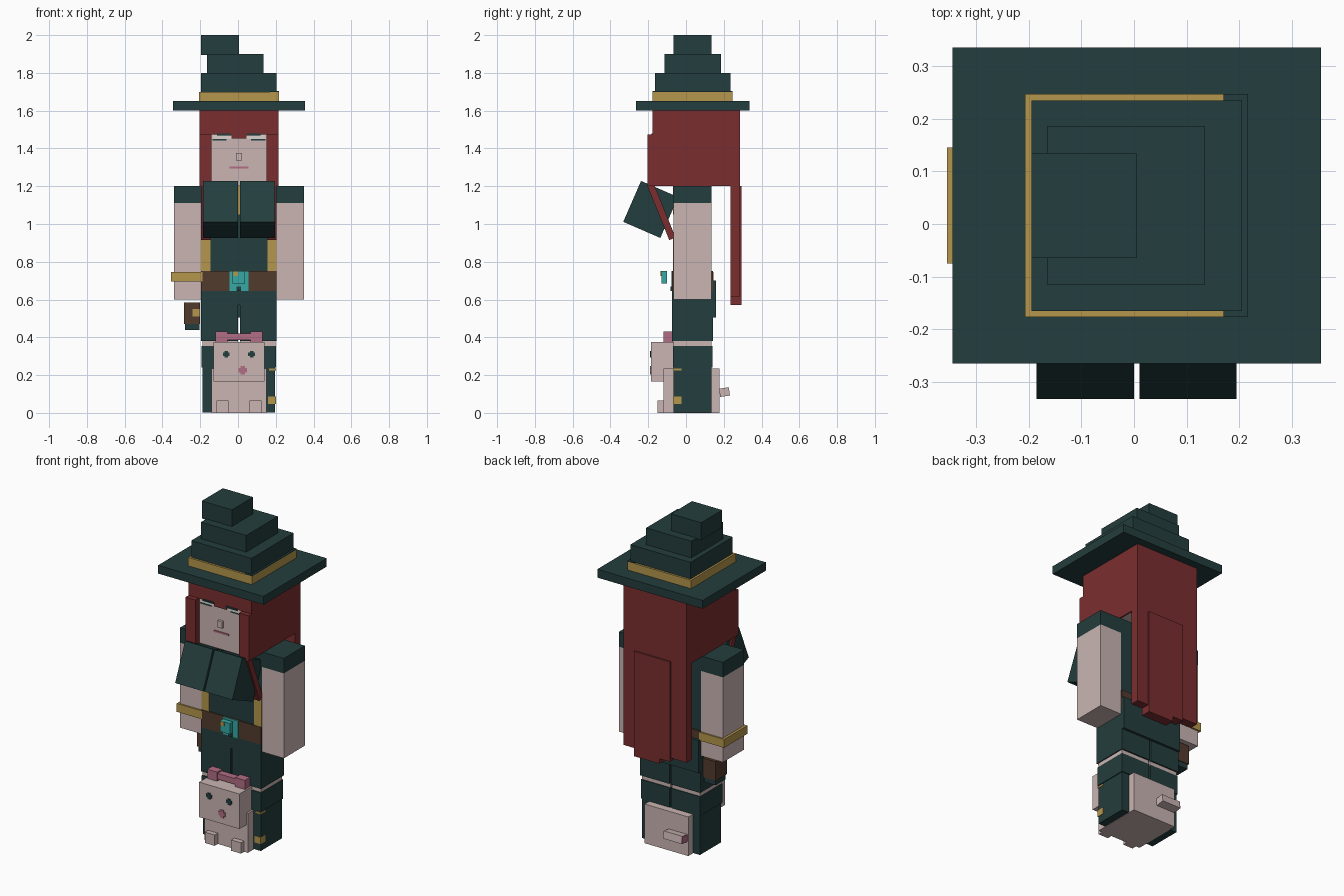
import bpy
from math import radians

cube = bpy.data.objects.get("Cube")
if cube:
    bpy.data.objects.remove(cube, do_unlink=True)


def to_linear(channel):
    return ((channel + .055) / 1.055) ** 2.4


def material(name, *rgb):
    """Flat material from display values between zero and one."""
    colour = (*map(to_linear, rgb), 1)
    made = bpy.data.materials.new(name)
    made.use_nodes = True
    made.diffuse_color = colour
    made.node_tree.nodes["Principled BSDF"].inputs["Base Color"].default_value = colour
    return made


cloth = material("dark teal cloth", .14, .24, .24)
red = material("red hair", .48, .18, .185)
skin = material("pale skin", .79, .71, .7)
gold = material("gold trim", .71, .59, .3)
brown = material("brown leather", .32, .23, .18)
gem = material("turquoise gem", .21, .66, .64)
pink = material("dusty pink", .7, .43, .52)
white = material("eye white", .87, .83, .81)

# Shared measures of the figure
THIN = .005
MIDDLE, AXIS = .005, .035
HALF = .2
CUFF, HIP, SHOULDER, BRIM = .24, .6, 1.2, 1.6


def around(centre, reach):
    return centre - reach, centre + reach


def grow(span, amount):
    return span[0] - amount, span[1] + amount


def front_of(surface, thickness=THIN):
    return surface - thickness, surface


def box(name, mat, x, y, z, tilt=0):
    """Box from low and high limits, optionally tilted about x."""
    spans = (x, y, z)
    bpy.ops.mesh.primitive_cube_add(size=1, location=[sum(s) / 2 for s in spans])
    part = bpy.context.object
    part.name = name
    part.scale = [high - low for low, high in spans]
    part.rotation_euler.x = radians(tilt)
    part.data.materials.append(mat)


def centred(name, mat, half, y, z):
    box(name, mat, around(MIDDLE, half), y, z)


def pair(name, mat, inner, outer, y, z, tilt=0):
    """Left and right boxes mirrored across the middle."""
    box("left_" + name, mat, (MIDDLE + inner, MIDDLE + outer), y, z, tilt)
    box("right_" + name, mat, (MIDDLE - outer, MIDDLE - inner), y, z, tilt)


def plus(name, mat, x, z, reach, surface):
    """Plus-shaped plate on a front surface."""
    arm = reach / 2
    box(name + "_bar", mat, around(x, reach), front_of(surface), around(z, arm))
    box(name + "_post", mat, around(x, arm), front_of(surface), around(z, reach))


body_y = around(AXIS, HALF / 2)
head_y = around(AXIS, HALF)
chest_front, body_back = body_y
face, nape = head_y

# Hat: square tiers that shrink and drift to one side
brim_z = (BRIM, BRIM + .05)
band_z = (brim_z[1], BRIM + .1)
tier_half, tier_top = HALF, band_z[1]
for name, drift in (("lower_crown", MIDDLE), ("upper_crown", -.015), ("hat_tip", -.095)):
    box(name, cloth, around(drift, tier_half), around(AXIS, tier_half), (tier_top - THIN, tier_top + .1))
    tier_half -= .05
    tier_top += .1
band_half = HALF + .012
centred("hat_band", gold, band_half, around(AXIS, band_half), band_z)
box("hat_band_shade", cloth, (.17, MIDDLE + band_half), around(AXIS, band_half),
    (band_z[1], band_z[1] + THIN))
centred("hat_brim", cloth, .35, around(AXIS, .3), brim_z)

# Head and face
centred("head", skin, HALF, head_y, (SHOULDER, BRIM))
centred("nose", skin, .015, front_of(face, .015), around(1.355, .02))
centred("mouth", pink, .05, front_of(face), around(SHOULDER + .1, THIN))
pair("eye_white", white, .04, .14, front_of(face), around(1.46, .01))
pair("eye_lower_lid", cloth, .065, .14, front_of(face), around(1.446, THIN))

# Hair: cap, back and sides, with thicker locks framing the face
hair_half = HALF + .01
fringe, hair_back, lock_front = face - .012, .287, -.205
hairline = 1.473
side_z = (SHOULDER, hairline)
centred("hair_cap", red, hair_half, (fringe, hair_back), (hairline, BRIM))
centred("hair_back", red, hair_half, (nape, hair_back), side_z)
centred("brow_bridge", red, .04, (fringe, face), (hairline - .02, hairline))
pair("eye_lash", cloth, .04, .115, front_of(fringe), around(hairline, THIN))
pair("hair_side", red, HALF, hair_half, (lock_front, hair_back), side_z)
pair("hair_lock", red, .145, hair_half, (lock_front, face), side_z)
pair("hair_strand", red, .15, HALF, around(-.13, .018), around(1.065, .155), tilt=22)

# Long hair hanging behind in four uneven strips
left = MIDDLE - hair_half
for name, right, bottom, back in (
        ("outer_right", -.1, .62, hair_back),
        ("inner_right", -.03, HIP, nape + .06),
        ("inner_left", .14, .57, nape + .06),
        ("outer_left", MIDDLE + hair_half, .615, hair_back)):
    box(name + "_long_hair", red, (left, right), (nape, back), (bottom, SHOULDER))
    left = right

# Torso, chest and belt
belt_z = (.645, .75)
belt_y = grow(body_y, .008)
belt_front = belt_y[0]
centred("torso", cloth, HALF, body_y, (HIP, SHOULDER))
pair("chest", cloth, THIN, .19, around(-.187, .107), around(1.077, .118), tilt=-23.5)
centred("collar_trim", gold, .013, front_of(chest_front), (1.05, SHOULDER))
pair("waist_trim", gold, .15, HALF, front_of(chest_front), (belt_z[1], .93))
centred("belt", brown, HALF, belt_y, belt_z)
centred("buckle_plate", gem, .05, front_of(belt_front), belt_z)
centred("buckle_notch", cloth, .012, front_of(belt_front - THIN), (belt_z[0], .67))
gem_front = -.13
centred("buckle_gem", gem, .033, (gem_front, -.1), (.685, belt_z[1]))
box("buckle_glint", gold, (-.025, 0), front_of(gem_front), (.725, belt_z[1]))

# Arms
arm_outer = .345
sleeve_hem = SHOULDER - .09
pair("arm", skin, HALF, arm_outer, body_y, (HIP, sleeve_hem))
pair("sleeve", cloth, HALF, arm_outer, body_y, (sleeve_hem, SHOULDER))
box("bracelet", gold, (-.355, -.187), grow(body_y, .01), around(.72, .025))

# Hips, legs and boots
knee_z = (.355, .38)
crotch = .57
centred("hips", cloth, HALF, belt_y, (crotch, belt_z[0]))
centred("seat", cloth, HALF, (body_back, .158), (.505, .7))
pair("trouser_leg", cloth, THIN, HALF, belt_y, (knee_z[1], crotch))
pair("knee", skin, THIN, .194, body_y, knee_z)
pair("boot_cuff", cloth, THIN, .197, grow(body_y, THIN), (CUFF, knee_z[0]))
pair("boot", cloth, THIN, .192, body_y, (THIN / 2, CUFF))
boot_side = (chest_front - THIN, -.025)
box("boot_buckle", gold, (.16, HALF), boot_side, around(.066, .02))
box("boot_stud", gold, (.165, HALF), boot_side, around(.23, THIN))

# Hip pouch
pouch_y = (.02, .125)
pouch_x = (-.285, -HALF)
box("pouch", brown, pouch_x, pouch_y, (.47, .585))
box("pouch_base", cloth, grow(pouch_x, -THIN), grow(pouch_y, -THIN), (.44, .47))
box("pouch_clasp", gold, (-.24, -HALF), front_of(pouch_y[0]), around(.53, .02))

# Plush animal held between the boots
belly, rump, muzzle = -.12, .178, -.185
plush_z = (.165, .375)
plush_top = plush_z[1]
centred("plush_body", skin, .145, (belly, rump), (0, CUFF - THIN))
centred("plush_head", skin, .134, (muzzle, chest_front), plush_z)
pair("plush_foot", skin, .055, .12, front_of(belly, .03), (0, .065))
plus("plush_right_eye", cloth, MIDDLE - .067, .31, .018, muzzle)
plus("plush_left_eye", cloth, MIDDLE + .067, .31, .018, muzzle)
plus("plush_nose", pink, .025, .226, .023, muzzle)
tail_y, tail_z = (rump, .23), around(.11, .022)
tail_end = -.13
box("plush_tail", skin, (tail_end, -.01), tail_y, tail_z, tilt=8)
box("plush_tail_tip", pink, (tail_end - THIN, tail_end), tail_y, tail_z, tilt=8)
bow_y = (belly, chest_front - THIN)
bow_z = (plush_top, .43)
pair("plush_bow_loop", pink, .06, .125, bow_y, bow_z)
centred("plush_bow_knot", pink, .06, grow(bow_y, -THIN), grow(bow_z, -.01))
